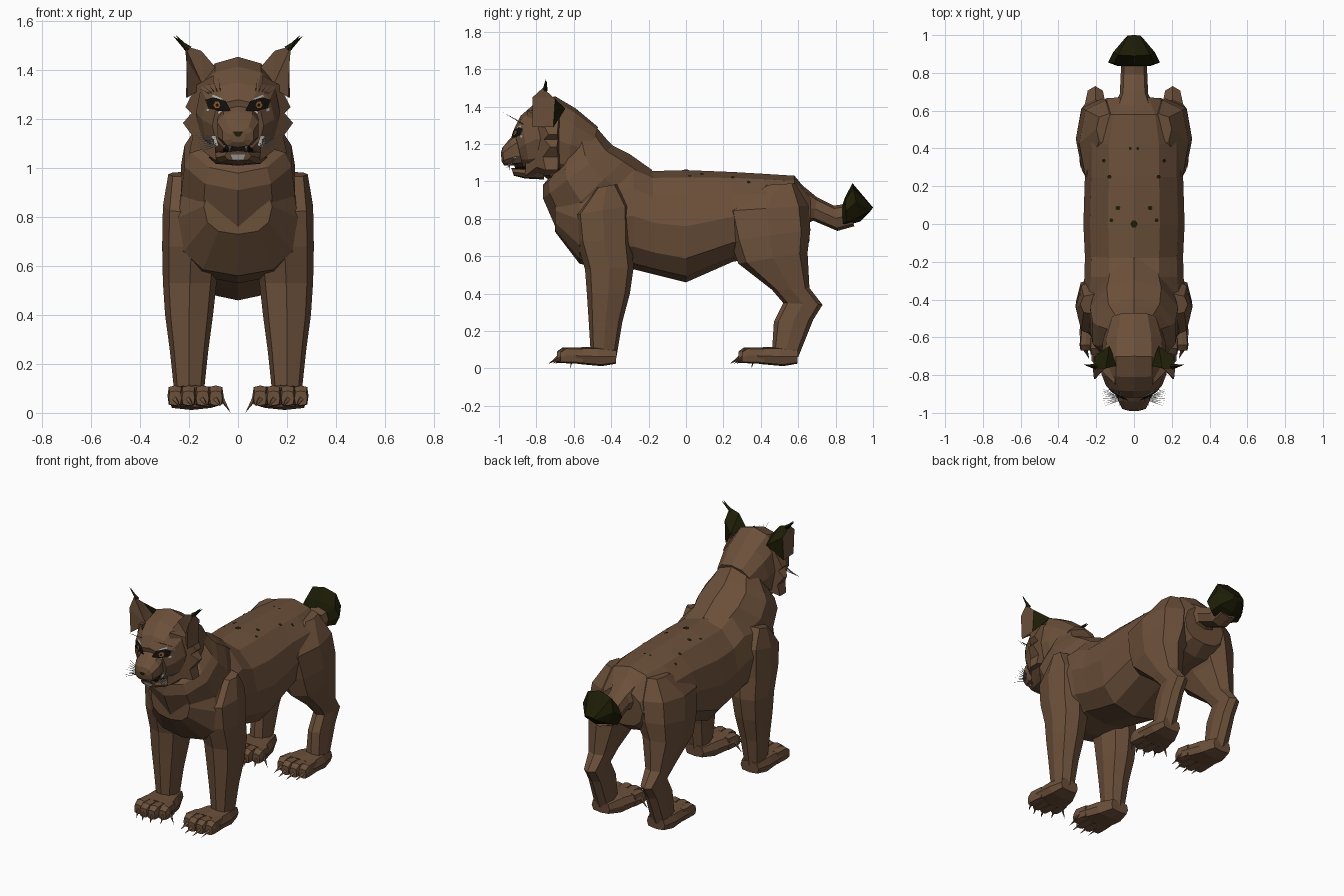
import bpy, bmesh, math
from mathutils import Vector
from mathutils.bvhtree import BVHTree


def material(name, rgb):
    m = bpy.data.materials.new(name)
    m.diffuse_color = (*rgb, 1)
    return m


FUR = material("brown fur", (0.147, 0.079, 0.042))
DARK = material("dark fur", (0.012, 0.012, 0.002))
BLACK = material("black", (0.006, 0.005, 0.004))
PALE = material("pale grey", (0.42, 0.42, 0.40))
AMBER = material("amber", (0.22, 0.085, 0.02))
trees = {}


def finish(name, bm, mats, mirror=False, normals=True):
    if normals:
        bmesh.ops.recalc_face_normals(bm, faces=bm.faces)
    trees[name] = BVHTree.FromBMesh(bm)
    me = bpy.data.meshes.new(name)
    bm.to_mesh(me)
    bm.free()
    for m in mats:
        me.materials.append(m)
    ob = bpy.data.objects.new(name, me)
    bpy.context.collection.objects.link(ob)
    if mirror:
        ob.modifiers.new("mirror", 'MIRROR').use_mirror_merge = False
    return ob


def add_loft(bm, rings, n=10, p=0.75, ptop=None):
    """Each ring: y,z of one end, y,z of the other end, half width, centre x."""
    def sp(v, e):
        return math.copysign(abs(v) ** e, v) if abs(v) > 1e-9 else 0
    loops = []
    for r in rings:
        y1, z1, y2, z2, w = r[:5]
        cx = r[5] if len(r) > 5 else 0
        loop = []
        for i in range(n):
            a = 2 * math.pi * i / n
            e = ptop if ptop and math.cos(a) > 0.01 else p
            t = (1 - sp(math.cos(a), e)) / 2
            loop.append(bm.verts.new((cx + w * sp(math.sin(a), e),
                                      y1 + (y2 - y1) * t, z1 + (z2 - z1) * t)))
        loops.append(loop)
    for a, b in zip(loops, loops[1:]):
        for i in range(n):
            j = (i + 1) % n
            bm.faces.new((a[i], a[j], b[j], b[i]))
    bm.faces.new(loops[0])
    bm.faces.new(loops[-1])


def loft(name, rings, mat=FUR, n=10, p=0.75, mirror=False, ptop=None):
    bm = bmesh.new()
    add_loft(bm, rings, n, p, ptop)
    return finish(name, bm, [mat], mirror)


def add_spike(bm, a, b, r, n=4):
    a, b = Vector(a), Vector(b)
    q = (b - a).to_track_quat('Z', 'Y')
    base = [bm.verts.new(a + q @ Vector((r * math.cos(2 * math.pi * i / n),
                                         r * math.sin(2 * math.pi * i / n), 0))) for i in range(n)]
    tip = bm.verts.new(b)
    for i in range(n):
        bm.faces.new((base[i], base[(i + 1) % n], tip))
    bm.faces.new(base)


def patch(name, pts, mat, targets, d, off, mirror=True):
    """Thin painted plate projected onto other parts along d."""
    d = Vector(d)
    pts = [Vector(q) for q in pts]
    pts.append(sum(pts, Vector()) / len(pts))
    bm = bmesh.new()
    vs = []
    for q in pts:
        hits = [h for h in (trees[t].ray_cast(q, d) for t in targets) if h[0]]
        hit = min(hits, key=lambda h: h[3])[0] if hits else q + d
        vs.append(bm.verts.new(hit - d * off))
    for i in range(len(vs) - 1):
        f = bm.faces.new((vs[i], vs[(i + 1) % (len(vs) - 1)], vs[-1]))
        f.normal_update()
        if f.normal.dot(d) > 0:
            f.normal_flip()
    return finish(name, bm, [mat], mirror, normals=False)


def front(*xz):
    return [(x, -2, z) for x, z in xz]


def disc(x, y, r, n=6):
    return [(x + r * math.cos(i * 2 * math.pi / n), y + r * math.sin(i * 2 * math.pi / n)) for i in range(n)]


# Torso, neck and head
loft("torso", [(-0.70, 0.96, -0.70, 0.73, 0.14), (-0.57, 1.03, -0.57, 0.56, 0.25),
               (-0.43, 1.08, -0.43, 0.53, 0.28), (-0.28, 1.10, -0.28, 0.53, 0.262),
               (-0.18, 1.055, -0.16, 0.50, 0.26), (0.0, 1.06, 0.0, 0.46, 0.268),
               (0.25, 1.05, 0.25, 0.57, 0.26), (0.42, 1.04, 0.42, 0.60, 0.26),
               (0.58, 1.03, 0.58, 0.62, 0.22), (0.67, 0.92, 0.66, 0.68, 0.15)],
     n=12, p=0.8, ptop=0.97)
loft("neck", [(-0.18, 1.06, -0.52, 0.68, 0.20), (-0.30, 1.145, -0.70, 0.76, 0.245),
              (-0.39, 1.19, -0.765, 0.91, 0.23), (-0.42, 1.22, -0.765, 0.98, 0.20),
              (-0.48, 1.29, -0.70, 1.06, 0.15)], p=1.0)
loft("head", [(-0.47, 1.29, -0.55, 1.04, 0.13), (-0.59, 1.39, -0.64, 1.00, 0.165),
              (-0.70, 1.455, -0.72, 1.00, 0.172), (-0.81, 1.415, -0.78, 1.04, 0.172),
              (-0.885, 1.35, -0.83, 1.05, 0.148), (-0.92, 1.28, -0.87, 1.07, 0.105)], n=12, p=0.87)
loft("muzzle", [(-0.86, 1.30, -0.85, 1.085, 0.08), (-0.94, 1.23, -0.92, 1.085, 0.088),
                (-0.982, 1.18, -0.972, 1.085, 0.065), (-0.99, 1.15, -0.985, 1.105, 0.03)])
loft("lower_jaw", [(-0.76, 1.08, -0.76, 1.01, 0.12), (-0.87, 1.07, -0.86, 1.015, 0.09),
                   (-0.935, 1.072, -0.92, 1.03, 0.055)], n=8)
loft("mouth", [(-0.80, 1.11, -0.80, 1.05, 0.08), (-0.92, 1.10, -0.91, 1.05, 0.045)], BLACK, 8)

# Cheek ruffs: jagged slab sweeping back from the face
bm = bmesh.new()
outline = [(0.10, 1.38), (0.17, 1.34), (0.215, 1.25), (0.19, 1.225), (0.225, 1.185),
           (0.185, 1.13), (0.20, 1.06), (0.15, 1.075), (0.09, 1.03)]
f = bm.faces.new([bm.verts.new((x, -0.86 + 1.0 * (x - 0.09), z)) for x, z in outline])
ext = bmesh.ops.extrude_face_region(bm, geom=[f])
for v in ext["geom"]:
    if isinstance(v, bmesh.types.BMVert):
        v.co.y = -0.69 + 0.2 * (0.22 - v.co.x)
finish("cheek_ruff", bm, [FUR], True)

# Ears: wide brown cup with a dark back
bm = bmesh.new()
P = [bm.verts.new(c) for c in ((0.09, -0.75, 1.41), (0.205, -0.82, 1.29), (0.212, -0.71, 1.29),
                               (0.13, -0.645, 1.39), (0.212, -0.82, 1.45), (0.15, -0.765, 1.48),
                               (0.21, -0.70, 1.44), (0.218, -0.765, 1.50), (0.14, -0.75, 1.33))]
for ids in ((0, 8, 5), (8, 1, 4), (8, 4, 7), (8, 7, 5), (1, 2, 6, 4), (4, 6, 7),
            (2, 3, 6), (3, 0, 5), (3, 5, 6), (6, 5, 7), (0, 3, 2, 1, 8)):
    bm.faces.new([P[i] for i in ids])
bmesh.ops.recalc_face_normals(bm, faces=bm.faces)
for f in bm.faces:
    f.material_index = 1 if f.calc_center_median().y > -0.745 and f.normal.y > 0.3 else 0
finish("ear", bm, [FUR, DARK], True)
bm = bmesh.new()
add_spike(bm, (0.20, -0.755, 1.485), (0.265, -0.745, 1.54), 0.015)
add_spike(bm, (0.21, -0.755, 1.49), (0.255, -0.75, 1.545), 0.012)
finish("ear_tuft", bm, [DARK], True)

# Legs
loft("front_leg", [(-0.48, 0.965, -0.37, 0.985, 0.08, 0.205), (-0.60, 0.82, -0.29, 0.87, 0.12, 0.187),
                   (-0.585, 0.68, -0.29, 0.68, 0.12, 0.19), (-0.54, 0.53, -0.28, 0.54, 0.11, 0.197),
                   (-0.53, 0.40, -0.30, 0.40, 0.098, 0.20), (-0.52, 0.25, -0.34, 0.25, 0.078, 0.20),
                   (-0.51, 0.09, -0.37, 0.07, 0.06, 0.20)], n=8, mirror=True)
loft("hind_leg", [(0.42, 0.98, 0.585, 0.99, 0.07, 0.13), (0.20, 0.84, 0.655, 0.87, 0.14, 0.15),
                  (0.235, 0.68, 0.665, 0.74, 0.14, 0.168), (0.28, 0.56, 0.65, 0.62, 0.11, 0.195),
                  (0.46, 0.42, 0.66, 0.43, 0.07, 0.205), (0.52, 0.35, 0.73, 0.34, 0.052, 0.205),
                  (0.47, 0.25, 0.68, 0.26, 0.055, 0.205), (0.46, 0.09, 0.60, 0.06, 0.06, 0.205)],
     n=8, mirror=True)

# Paws with four toes and claws
for name, y0 in (("front_paw", 0.0), ("hind_paw", 0.97)):
    bm = bmesh.new()
    add_loft(bm, [(-0.37 + y0, 0.10, -0.375 + y0, 0.025, 0.065, 0.20),
                  (-0.48 + y0, 0.115, -0.45 + y0, 0.012, 0.095, 0.19),
                  (-0.60 + y0, 0.112, -0.58 + y0, 0.024, 0.115, 0.173)], 8, 0.5)
    for x, ty in ((0.09, -0.655), (0.145, -0.69), (0.203, -0.69), (0.257, -0.67)):
        y = ty + y0
        add_loft(bm, [(-0.55 + y0, 0.11, -0.55 + y0, 0.025, 0.03, x * 0.9 + 0.02),
                      (y + 0.03, 0.112, y + 0.03, 0.028, 0.031, x),
                      (y, 0.09, y, 0.03, 0.026, x)], 8, 0.5)
        add_spike(bm, (x, y + 0.005, 0.055), (x - 0.02, y - 0.045, 0.025), 0.012)
    add_spike(bm, (0.08, -0.60 + y0, 0.08), (0.03, -0.62 + y0, 0.0), 0.014)
    finish(name, bm, [FUR], True)

# Tail with dark tip
loft("tail", [(0.56, 1.03, 0.58, 0.74, 0.13), (0.70, 0.915, 0.68, 0.79, 0.075),
              (0.79, 0.87, 0.81, 0.735, 0.07), (0.86, 0.88, 0.90, 0.76, 0.07)], n=8)
loft("tail_tip", [(0.835, 0.87, 0.84, 0.76, 0.09), (0.85, 0.915, 0.86, 0.765, 0.137),
                  (0.89, 0.99, 0.93, 0.785, 0.11), (1.0, 0.86, 0.985, 0.84, 0.04)], DARK, 8)

# Face details projected on the head
FACE, FWD = ("head", "muzzle"), (0, 1, 0)
patch("eye_fringe", front((0.05, 1.245), (0.065, 1.285), (0.10, 1.30), (0.14, 1.285), (0.128, 1.235),
                          (0.08, 1.222)), PALE, FACE, FWD, 0.003)
patch("eye_rim", front((0.03, 1.235), (0.05, 1.275), (0.10, 1.29), (0.134, 1.28),
                       (0.122, 1.245), (0.08, 1.234)), BLACK, FACE, FWD, 0.007)
patch("iris", front(*disc(0.086, 1.258, 0.016)), AMBER, FACE, FWD, 0.012)
patch("pupil", front(*disc(0.085, 1.258, 0.007)), BLACK, FACE, FWD, 0.016)
patch("nose", front((-0.022, 1.15), (0.022, 1.15), (0.008, 1.13), (-0.008, 1.13)),
      DARK, FACE, FWD, 0.004, False)
patch("chin_fur", front((-0.03, 1.056), (0.03, 1.056), (0.022, 1.036), (-0.022, 1.036)),
      PALE, ("lower_jaw",), FWD, 0.004, False)

# Whiskers, brow hairs and fangs
bm = bmesh.new()
for i in range(8):
    t = i / 7
    add_spike(bm, (0.08 + 0.01 * t, -0.935 + 0.02 * t, 1.095 + 0.035 * t),
              (0.16 + 0.02 * t, -0.965 + 0.10 * t, 1.065 + 0.07 * t), 0.0035, 3)
for i in range(5):
    add_spike(bm, (0.07 + 0.012 * i, -0.87, 1.305),
              (0.08 + 0.022 * i, -0.98 + 0.02 * i, 1.37 - 0.01 * i), 0.0025, 3)
add_spike(bm, (0.035, -0.945, 1.10), (0.033, -0.945, 1.062), 0.008)
finish("whiskers_and_fangs", bm, [PALE], True)

# Small dark spots on the back
BACK, DOWN = ("torso", "hind_leg"), (0, 0, -1)
for x, y, r in ((0.12, 0.02, 0.011), (0.085, 0.085, 0.013), (0.13, 0.25, 0.012), (0.16, 0.335, 0.01),
                (0.02, 0.40, 0.008), (0.0, 0.0, 0.02)):
    patch("back_spot", [(u, v, 2) for u, v in disc(x, y, r)], DARK, BACK, DOWN, 0.004, x > 0)
